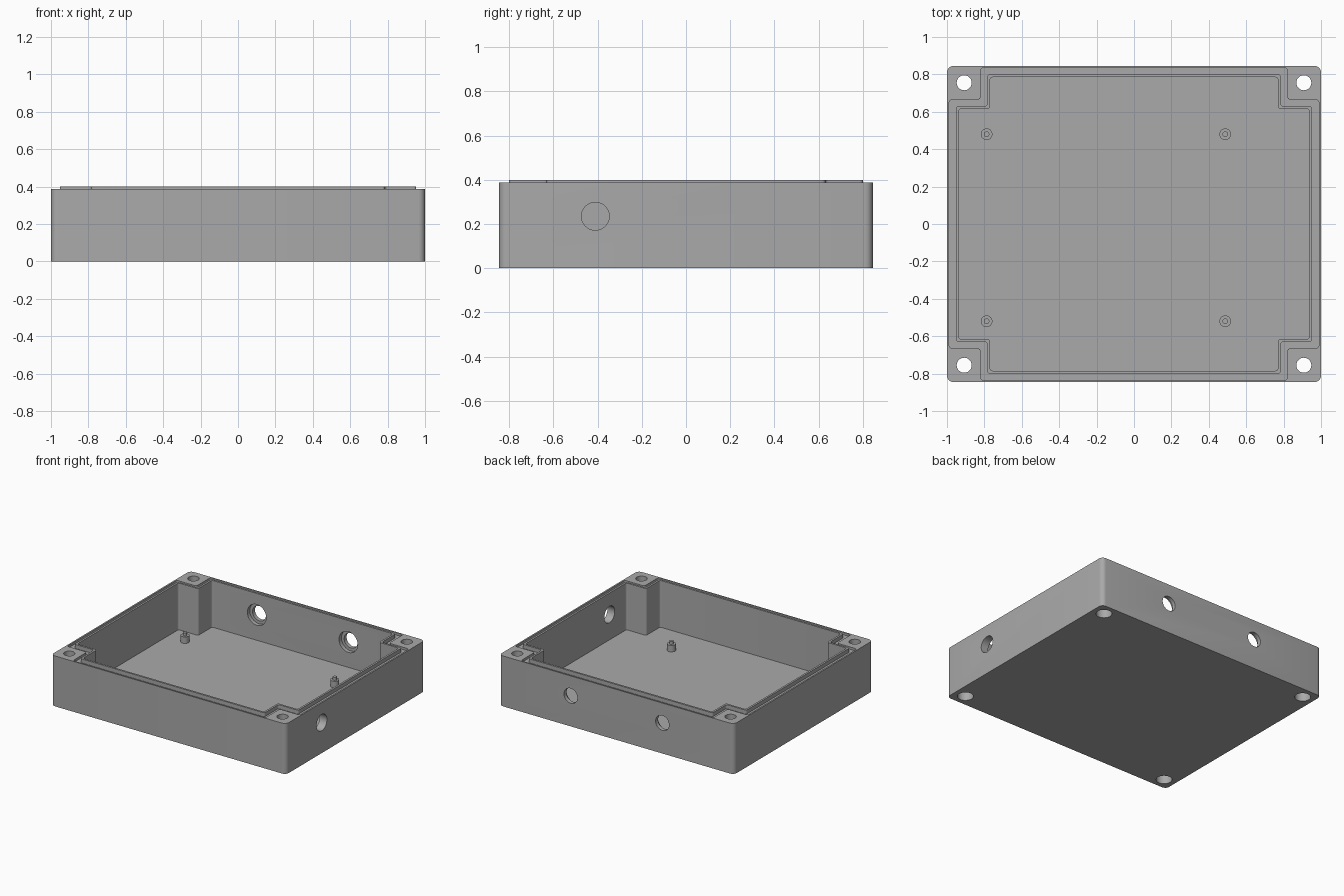
import bpy, bmesh
from mathutils import Matrix, Vector

cube = bpy.data.objects.get("Cube")
if cube:
    bpy.data.objects.remove(cube, do_unlink=True)

W, D, H = 1.0, 0.845, 0.388      # half width, half depth, wall height
FLOOR, LIP_TOP, GROOVE = 0.04, 0.40, 0.37

grey = bpy.data.materials.new("enclosure grey")
grey.use_nodes = True
colour = (0.4, 0.4, 0.4, 1)
grey.diffuse_color = colour
grey.node_tree.nodes["Principled BSDF"].inputs["Base Color"].default_value = colour


def finish(name, bm):
    bmesh.ops.recalc_face_normals(bm, faces=bm.faces)
    mesh = bpy.data.meshes.new(name)
    bm.to_mesh(mesh)
    bm.free()
    mesh.materials.append(grey)
    obj = bpy.data.objects.new(name, mesh)
    bpy.context.collection.objects.link(obj)
    return obj


def prism(name, points, z0, z1, radius):
    """Extruded outline with rounded corners."""
    bm = bmesh.new()
    bm.faces.new([bm.verts.new((x, y, z0)) for x, y in points])
    bmesh.ops.bevel(bm, geom=bm.verts[:], offset=radius, segments=5,
                    profile=0.5, affect='VERTICES')
    out = bmesh.ops.extrude_face_region(bm, geom=bm.faces[:])
    top = [v for v in out["geom"] if isinstance(v, bmesh.types.BMVert)]
    bmesh.ops.translate(bm, verts=top, vec=(0, 0, z1 - z0))
    return finish(name, bm)


def cross(grow):
    """Rectangle with square notches at the corners, offset by grow."""
    x, nx, y, ny = (v + grow for v in (0.953, 0.785, 0.80, 0.63))
    quarter = [(x, ny), (nx, ny), (nx, y)]
    half = quarter + [(-a, b) for a, b in reversed(quarter)]
    return half + [(-a, -b) for a, b in half]


def rod(name, start, end, radius, segments=40):
    start, end = Vector(start), Vector(end)
    axis = end - start
    bm = bmesh.new()
    turn = axis.to_track_quat('Z', 'Y').to_matrix().to_4x4()
    bmesh.ops.create_cone(bm, cap_ends=True, segments=segments, radius1=radius,
                          radius2=radius, depth=axis.length,
                          matrix=Matrix.Translation((start + end) / 2) @ turn)
    return finish(name, bm)


def combine(target, tool, operation):
    mod = target.modifiers.new(tool.name, 'BOOLEAN')
    mod.operation, mod.solver, mod.object = operation, 'EXACT', tool
    bpy.context.view_layer.objects.active = target
    bpy.ops.object.modifier_apply(modifier=mod.name)
    bpy.data.objects.remove(tool, do_unlink=True)


def smooth(obj):
    bpy.ops.object.select_all(action='DESELECT')
    obj.select_set(True)
    bpy.context.view_layer.objects.active = obj
    bpy.ops.object.shade_smooth_by_angle(angle=0.6)


# Tray: block, sealing groove, raised lip, cavity
tray = prism("enclosure_tray", [(-W, -D), (W, -D), (W, D), (-W, D)], 0, H, 0.035)
combine(tray, prism("groove", cross(0.035), GROOVE, 0.6, 0.015), 'DIFFERENCE')
combine(tray, prism("lip", cross(0), 0.2, LIP_TOP, 0.015), 'UNION')
combine(tray, prism("cavity", cross(-0.015), FLOOR, 0.6, 0.015), 'DIFFERENCE')

# Corner screw holes, widened from below
for sx in (-1, 1):
    for sy in (-1, 1):
        x, y = sx * 0.908, sy * 0.755
        combine(tray, rod("screw_hole", (x, y, -0.1), (x, y, 0.6), 0.04), 'DIFFERENCE')
        combine(tray, rod("head_recess", (x, y, -0.1), (x, y, 0.15), 0.056), 'DIFFERENCE')

# Cable holes: two recessed ones in the back, a plain one in the side
for x in (-0.39, 0.39):
    combine(tray, rod("back_hole", (x, 0.6, 0.235), (x, 1, 0.235), 0.057), 'DIFFERENCE')
    combine(tray, rod("back_recess", (x, 0.6, 0.235), (x, 0.815, 0.235), 0.08), 'DIFFERENCE')
combine(tray, rod("side_hole", (0.8, -0.41, 0.235), (1.2, -0.41, 0.235), 0.063), 'DIFFERENCE')
smooth(tray)

# Board standoffs with locating pins
for x in (-0.788, 0.488):
    for y in (-0.52, 0.48):
        post = rod("standoff", (x, y, FLOOR - 0.01), (x, y, 0.09), 0.031, 32)
        combine(post, rod("pin", (x, y, 0.06), (x, y, 0.112), 0.015, 32), 'UNION')
        smooth(post)
